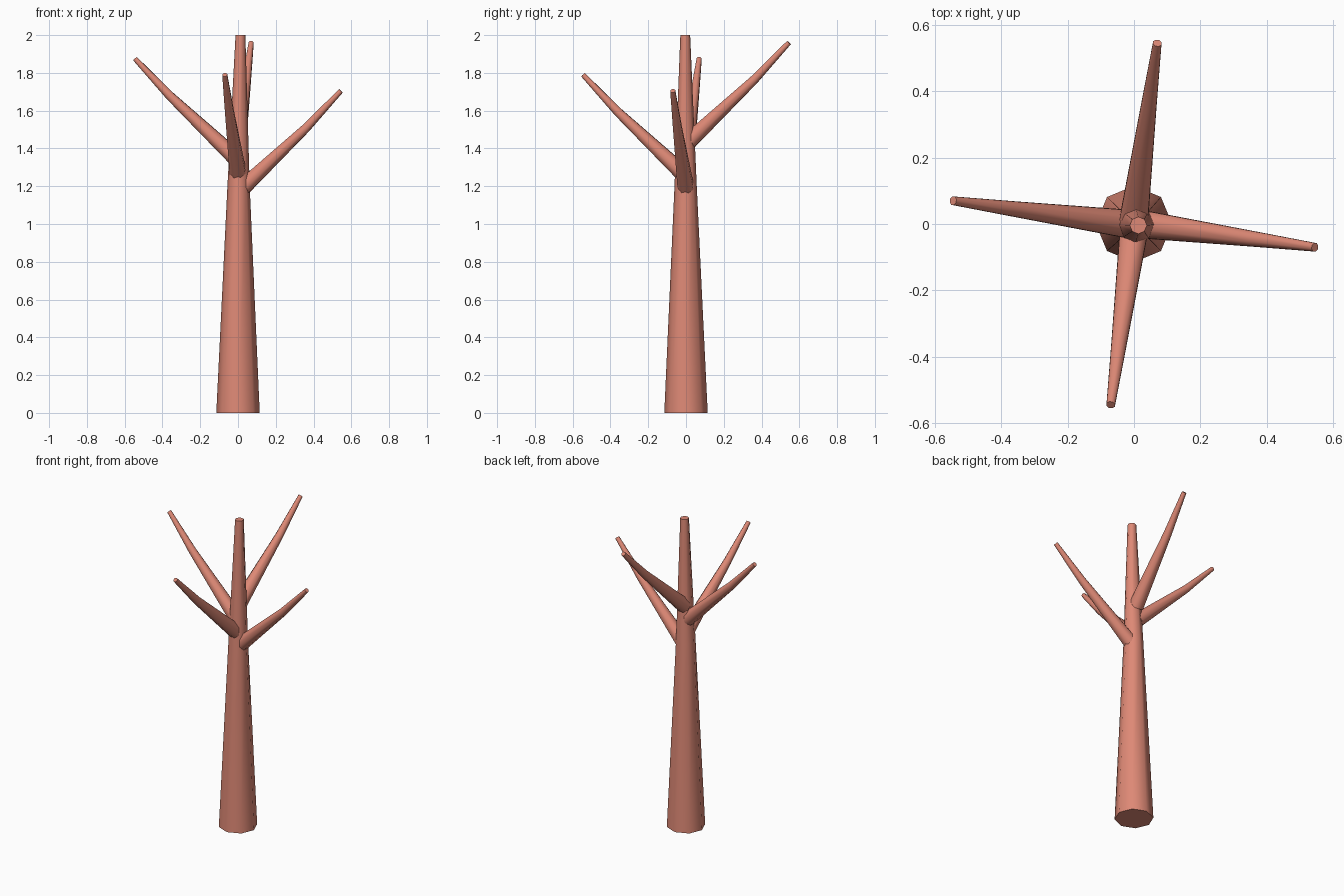
import bpy, bmesh, math
from mathutils import Vector, Matrix

if "Cube" in bpy.data.objects:
    bpy.data.objects.remove(bpy.data.objects["Cube"])

SIDES = 8
bark = bpy.data.materials.new("salmon_bark")
bark.diffuse_color = (0.73, 0.25, 0.18, 1)
bark.use_nodes = True
bark.node_tree.nodes["Principled BSDF"].inputs["Base Color"].default_value = bark.diffuse_color


def tapered_tube(name, rings, phase=0.0):
    """Skin a tapering tube through (centre, radius) rings, capped at both ends."""
    pts = [Vector(c) for c, r in rings]
    bm = bmesh.new()
    loops = []
    for i, (c, r) in enumerate(rings):
        axis = (pts[min(i + 1, len(pts) - 1)] - pts[max(i - 1, 0)]).normalized()
        if name == "trunk":
            axis = Vector((0, 0, 1))  # level cuts at ground and top
            u = Vector((1, 0, 0))
        else:
            u = axis.cross(Vector((0, 0, 1))).normalized()
        v = axis.cross(u)
        loop = []
        for k in range(SIDES):
            a = 2 * math.pi * k / SIDES + phase
            loop.append(bm.verts.new(pts[i] + r * (math.cos(a) * u + math.sin(a) * v)))
        loops.append(loop)
    for lo, hi in zip(loops, loops[1:]):
        for k in range(SIDES):
            n = (k + 1) % SIDES
            bm.faces.new((lo[k], lo[n], hi[n], hi[k]))
    bm.faces.new(loops[0][::-1])
    bm.faces.new(loops[-1])
    bmesh.ops.recalc_face_normals(bm, faces=bm.faces)
    mesh = bpy.data.meshes.new(name)
    bm.to_mesh(mesh)
    bm.free()
    mesh.materials.append(bark)
    obj = bpy.data.objects.new(name, mesh)
    bpy.context.collection.objects.link(obj)
    bpy.ops.object.select_all(action='DESELECT')
    obj.select_set(True)
    bpy.context.view_layer.objects.active = obj
    bpy.ops.object.shade_smooth_by_angle(angle=math.radians(50))
    return obj


# Trunk, leaning very slightly towards its top
tapered_tube("trunk", [((0, 0, 0), 0.115),
                       ((0.003, -0.002, 1.2), 0.059),
                       ((0.013, -0.004, 2.0), 0.026)])

# Four branches spiralling up the trunk, a quarter turn and one step each
for i in range(4):
    turn = Matrix.Rotation(-i * math.pi / 2, 3, 'Z')
    lift = Vector((0, 0, i * 0.085))
    path = [((0.018, 0.0, 1.185), 0.046),
            ((0.36, -0.045, 1.508), 0.025),
            ((0.545, -0.07, 1.705), 0.014)]
    tapered_tube(f"branch_{i + 1}", [(turn @ Vector(c) + lift, r) for c, r in path],
                 math.pi / SIDES)
